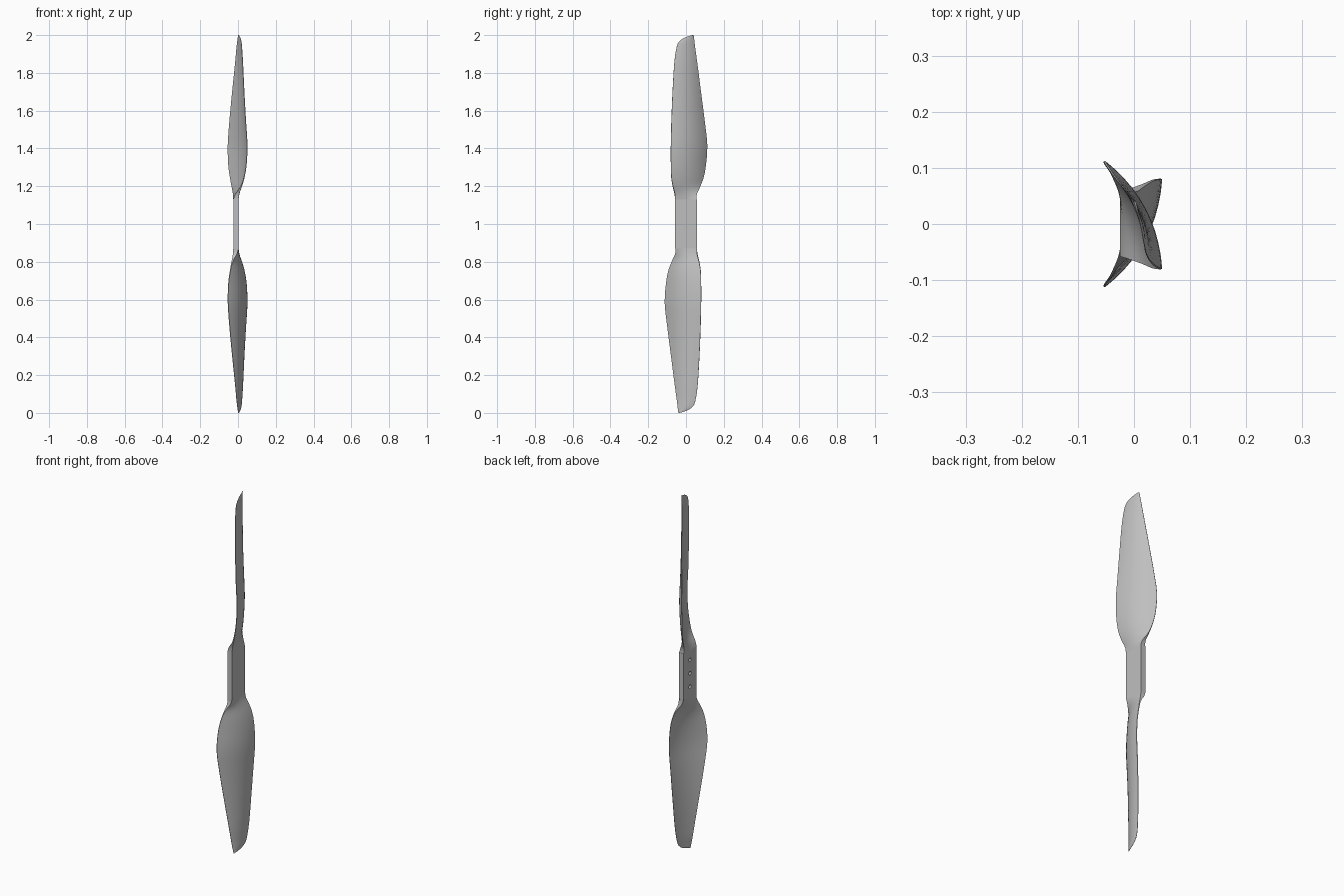
import bpy, bmesh, math
from mathutils import Vector, Matrix

cube = bpy.data.objects.get("Cube")
if cube:
    bpy.data.objects.remove(cube, do_unlink=True)

grey = bpy.data.materials.new("light grey plastic")
grey.use_nodes = True
colour = (0.52, 0.52, 0.52, 1)
grey.diffuse_color = colour
grey.node_tree.nodes["Principled BSDF"].inputs["Base Color"].default_value = colour


def make_object(name, bm):
    bmesh.ops.recalc_face_normals(bm, faces=bm.faces)
    mesh = bpy.data.meshes.new(name)
    bm.to_mesh(mesh)
    bm.free()
    mesh.materials.append(grey)
    obj = bpy.data.objects.new(name, mesh)
    bpy.context.collection.objects.link(obj)
    return obj


def activate(obj):
    bpy.ops.object.select_all(action='DESELECT')
    obj.select_set(True)
    bpy.context.view_layer.objects.active = obj


# Blade sections: height, leading y, trailing y, leading x, trailing x, camber, thickness
STATIONS = [
    (1.13, -.058, .056, -.011, -.011, 0, .028),
    (1.16, -.06, .057, -.003, -.017, .004, .024),
    (1.2, -.07, .075, .018, -.031, .01, .014),
    (1.25, -.078, .094, .034, -.042, .016, .01),
    (1.32, -.08, .106, .045, -.051, .02, .009),
    (1.42, -.08, .112, .049, -.053, .021, .009),
    (1.55, -.077, .098, .041, -.044, .018, .009),
    (1.7, -.071, .079, .033, -.03, .014, .008),
    (1.85, -.062, .06, .026, -.015, .01, .007),
    (1.93, -.051, .049, .021, -.008, .007, .006),
    (1.965, -.037, .045, .018, -.004, .005, .005),
    (1.988, -.005, .042, .012, -.001, .002, .004),
    (2.0, .036, .04, .004, 0, 0, .003),
]
CHORD_STEPS = 10
SUBSTEPS = 3


def smooth_stations():
    """Catmull-Rom interpolation between the sections."""
    pts = [STATIONS[0]] + STATIONS + [STATIONS[-1]]
    for a, b, c, d in zip(pts, pts[1:], pts[2:], pts[3:]):
        for k in range(SUBSTEPS):
            t = k / SUBSTEPS
            yield [q + t / 2 * (r - p + t * (2 * p - 5 * q + 4 * r - s + t * (3 * (q - r) + s - p)))
                   for p, q, r, s in zip(a, b, c, d)]
    yield STATIONS[-1]


def section(z, lead_y, trail_y, lead_x, trail_x, camber, thick):
    lead, trail = Vector((lead_x, lead_y, z)), Vector((trail_x, trail_y, z))
    chord = trail - lead
    normal = Vector((chord.y, -chord.x, 0)).normalized()
    edge = thick * thick / STATIONS[0][-1]
    outer, inner = [], []
    for i in range(CHORD_STEPS + 1):
        t = i / CHORD_STEPS
        bulge = 4 * t * (1 - t)
        mid = lead + chord * t + normal * camber * bulge
        half = normal * (edge + (thick - edge) * bulge) / 2
        outer.append(mid + half)
        inner.append(mid - half)
    return outer + inner[::-1]


# Upper blade, lofted from the hub section to the tip
bm = bmesh.new()
rings = [[bm.verts.new(p) for p in section(*s)] for s in smooth_stations()]
for low, high in zip(rings, rings[1:]):
    n = len(low)
    for i in range(n):
        j = (i + 1) % n
        bm.faces.new((low[i], low[j], high[j], high[i]))
bm.faces.new(rings[-1])
upper = make_object("upper_blade", bm)
activate(upper)
bpy.ops.object.shade_smooth_by_angle(angle=math.radians(40))

# Lower blade: the same blade turned half a turn about the shaft axis
lower = bpy.data.objects.new("lower_blade", upper.data)
lower.rotation_euler.x = math.pi
lower.location.z = 2
bpy.context.collection.objects.link(lower)

# Flat hub block
bm = bmesh.new()
bmesh.ops.create_cube(bm, size=1, matrix=Matrix.Translation((-.011, 0, 1))
                      @ Matrix.Diagonal((.028, .115, .26, 1)))
hub = make_object("hub", bm)

# Three blind mounting holes in the hub's rear face
bm = bmesh.new()
for k in (-1, 0, 1):
    bmesh.ops.create_cone(bm, cap_ends=True, segments=16, radius1=.01, radius2=.01, depth=.03,
                          matrix=Matrix.Translation((-.025, 0, 1 + k * .075))
                          @ Matrix.Rotation(math.pi / 2, 4, 'Y'))
cutter = make_object("hole_cutter", bm)
cutter.hide_render = True
holes = hub.modifiers.new("holes", 'BOOLEAN')
holes.operation = 'DIFFERENCE'
holes.object = cutter
activate(hub)
bpy.ops.object.modifier_apply(modifier=holes.name)
bpy.data.objects.remove(cutter, do_unlink=True)
bpy.ops.object.shade_smooth_by_angle(angle=math.radians(30))
